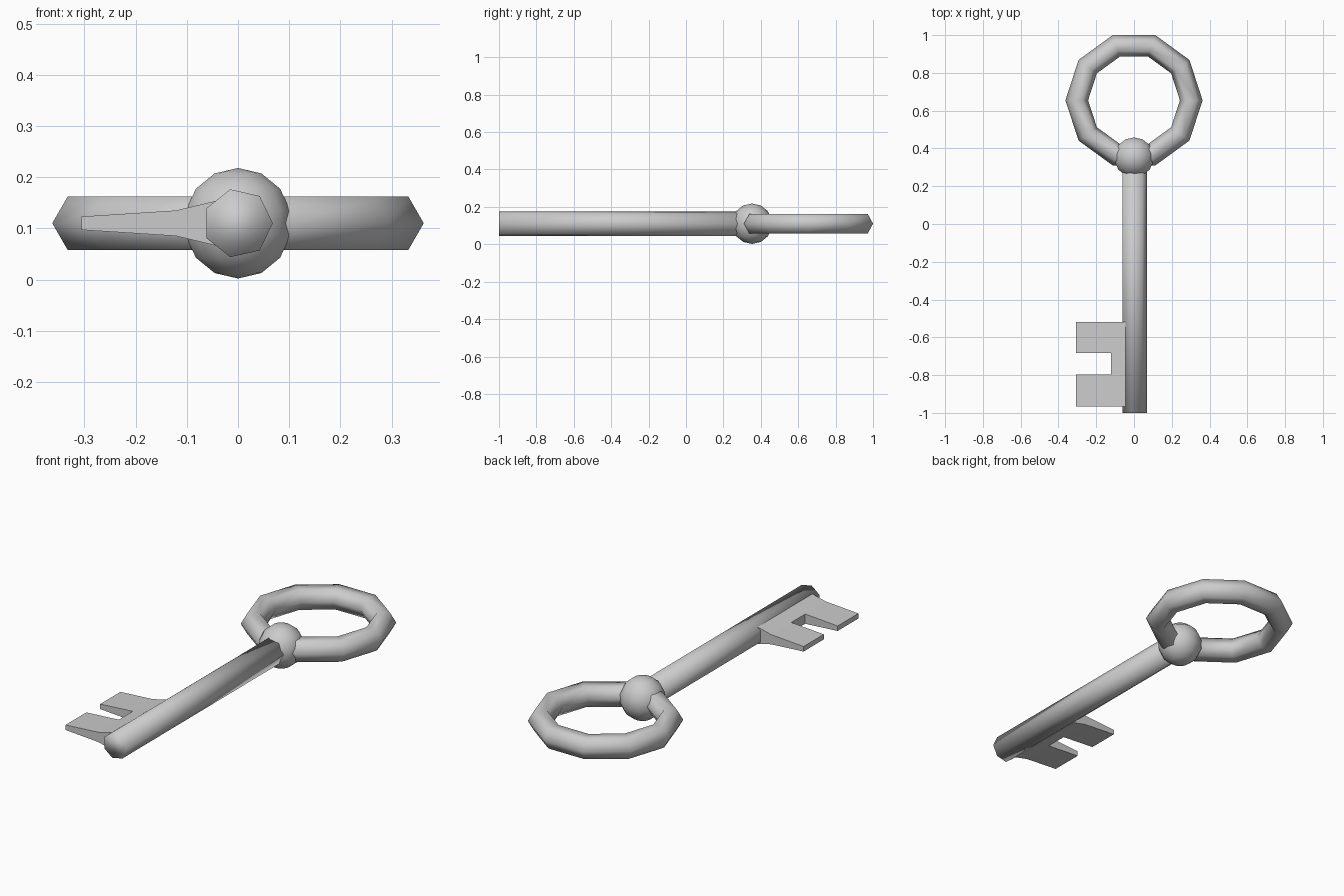
import bpy, bmesh
from mathutils import Matrix

if "Cube" in bpy.data.objects:
    bpy.data.objects.remove(bpy.data.objects["Cube"])

Z = 0.11  # mid-height of the key


def finish(name):
    ob = bpy.context.object
    ob.name = name
    bpy.ops.object.shade_smooth()
    return ob


# Ring handle: ten sides, hexagonal section
bpy.ops.mesh.primitive_torus_add(major_segments=10, minor_segments=6,
                                 major_radius=0.303, minor_radius=0.06,
                                 location=(0, 0.655, Z))
finish("ring_handle")

# Ball joining ring and shaft
bpy.ops.mesh.primitive_uv_sphere_add(segments=14, ring_count=7, radius=0.108,
                                     location=(0, 0.353, Z))
finish("collar_ball")

# Seven-sided shaft along y, one corner pointing to +x
y0, y1 = -1.0, 0.34
turn = Matrix(((0, 1, 0), (0, 0, 1), (1, 0, 0))).to_euler()
bpy.ops.mesh.primitive_cylinder_add(vertices=7, radius=0.068, depth=y1 - y0,
                                    location=(0, (y0 + y1) / 2, Z), rotation=turn)
finish("shaft")

# Bit: tapered plate with two teeth, thickness depends on x
half = {-0.025: 0.048, -0.121: 0.025, -0.306: 0.013}
xs = list(half)
ys = [-0.966, -0.797, -0.684, -0.52]
bm = bmesh.new()
grid = [[bm.verts.new((x, y, 0)) for y in ys] for x in xs]
for i in range(2):
    for j in range(3):
        if (i, j) != (1, 1):  # notch between the teeth
            bm.faces.new((grid[i][j], grid[i][j + 1],
                          grid[i + 1][j + 1], grid[i + 1][j]))
for v in bm.verts:
    v.co.z = -half[min(xs, key=lambda x: abs(x - v.co.x))]
top = bmesh.ops.extrude_face_region(bm, geom=bm.faces[:], use_keep_orig=True)["geom"]
for v in top:
    if isinstance(v, bmesh.types.BMVert):
        v.co.z *= -1
bmesh.ops.recalc_face_normals(bm, faces=bm.faces[:])
mesh = bpy.data.meshes.new("bit")
bm.to_mesh(mesh)
bm.free()
bit = bpy.data.objects.new("bit", mesh)
bit.location.z = Z
bpy.context.collection.objects.link(bit)
